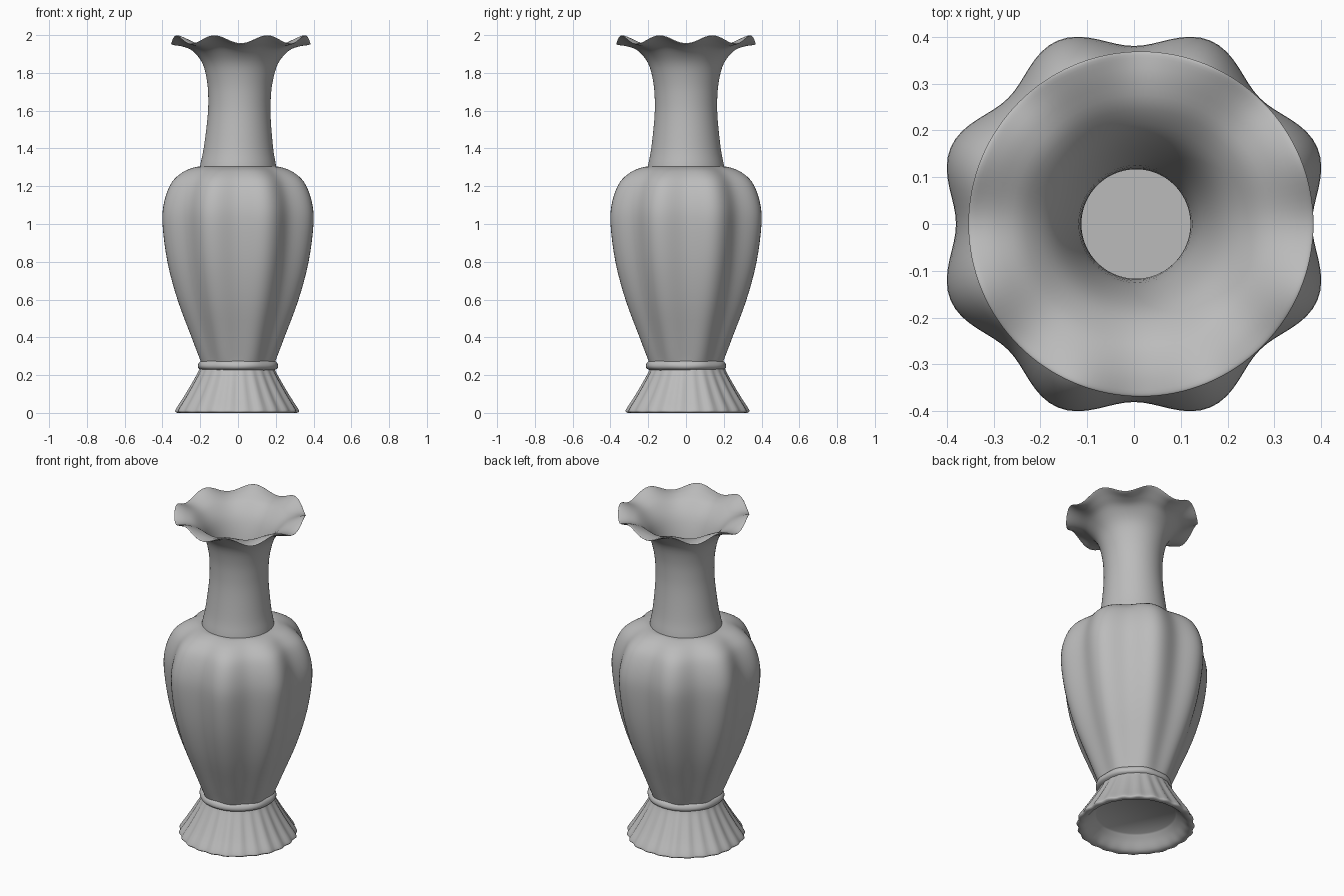
import bpy, bmesh
from math import sin, cos, pi
from mathutils import Vector

cube = bpy.data.objects.get("Cube")
if cube:
    bpy.data.objects.remove(cube)

SEGMENTS = 128
LOBES = 8

grey = bpy.data.materials.new("grey_ceramic")
grey.use_nodes = True
grey.diffuse_color = (0.5, 0.5, 0.5, 1)
grey.node_tree.nodes["Principled BSDF"].inputs["Base Color"].default_value = grey.diffuse_color


def smooth_profile(points, steps):
    """Catmull-Rom curve through (radius, height, ripple) points."""
    p = [Vector(q) for q in points]
    p = [2 * p[0] - p[1]] + p + [2 * p[-1] - p[-2]]
    out = []
    for a, b, c, d in zip(p, p[1:], p[2:], p[3:]):
        for i in range(steps):
            t = i / steps
            out.append(0.5 * (2 * b + (c - a) * t + (2 * a - 5 * b + 4 * c - d) * t**2
                              + (3 * b - a - 3 * c + d) * t**3))
    return out + [p[-2]]


def loft(name, points, place, steps=4, cap_end=False):
    """Sweep a profile around z; place(angle, r, z, ripple) gives each vertex."""
    bm = bmesh.new()
    rings = []
    for r, z, k in smooth_profile(points, steps):
        rings.append([bm.verts.new(place(2 * pi * i / SEGMENTS, r, z, k))
                      for i in range(SEGMENTS)])
    for low, high in zip(rings, rings[1:]):
        for i in range(SEGMENTS):
            j = (i + 1) % SEGMENTS
            bm.faces.new((low[i], low[j], high[j], high[i]))
    if cap_end:
        bm.faces.new(rings[-1])
    bmesh.ops.recalc_face_normals(bm, faces=bm.faces)
    mesh = bpy.data.meshes.new(name)
    bm.to_mesh(mesh)
    bm.free()
    mesh.materials.append(grey)
    obj = bpy.data.objects.new(name, mesh)
    bpy.context.collection.objects.link(obj)
    bpy.ops.object.select_all(action="DESELECT")
    obj.select_set(True)
    bpy.context.view_layer.objects.active = obj
    bpy.ops.object.shade_smooth_by_angle(angle=pi / 4)
    return obj


def lobed(a, r, z, k):
    r -= k * cos(LOBES * a)
    return r * cos(a), r * sin(a), z


def fluted(a, r, z, k):
    r -= k * (cos(3 * LOBES * a) + 0.5 * cos(LOBES * a))
    return r * cos(a) - 0.005, r * sin(a) + 0.008, z


def ruffled(a, r, z, k):
    # The neck leans slightly and its lip waves up and down
    lean = max(0, z - 1.3) * 0.022
    return r * cos(a) + lean, r * sin(a), z - k * cos(LOBES * a)


# Flared hollow foot with a recessed underside
loft("foot", [(0.195, 0.25, 0), (0.205, 0.22, 0.002), (0.243, 0.15, 0.004),
              (0.285, 0.08, 0.005), (0.324, 0.02, 0.005), (0.326, 0.005, 0.004),
              (0.31, 0, 0.003), (0.285, 0.01, 0.001), (0.25, 0.05, 0),
              (0.22, 0.08, 0)], fluted, cap_end=True)

# Rounded collar between foot and body
loft("collar", [(0.19, 0.225, 0), (0.209, 0.235, 0.001), (0.215, 0.25, 0.002),
                (0.208, 0.268, 0.003), (0.19, 0.28, 0.003)], lobed)

# Lobed body
loft("body", [(0.195, 0.255, 0.003), (0.208, 0.29, 0.006), (0.25, 0.4, 0.009),
              (0.325, 0.6, 0.014), (0.377, 0.8, 0.019), (0.402, 1.0, 0.022),
              (0.393, 1.12, 0.021), (0.354, 1.22, 0.018), (0.295, 1.275, 0.013),
              (0.235, 1.3, 0.007), (0.195, 1.303, 0.003), (0.17, 1.295, 0)], lobed)

# Neck, ruffled lip and inner hollow in one wall
loft("neck_and_lip", [(0.205, 1.28, 0), (0.199, 1.32, 0), (0.184, 1.4, 0),
                      (0.168, 1.55, 0), (0.165, 1.65, 0), (0.173, 1.75, 0),
                      (0.2, 1.85, 0), (0.255, 1.92, 0.003), (0.31, 1.95, 0.01),
                      (0.355, 1.967, 0.02), (0.369, 1.975, 0.022),
                      (0.355, 1.977, 0.02), (0.305, 1.965, 0.01),
                      (0.245, 1.935, 0.003), (0.185, 1.865, 0), (0.145, 1.75, 0),
                      (0.122, 1.6, 0), (0.122, 1.4, 0), (0.18, 1.2, 0),
                      (0.25, 0.9, 0), (0.2, 0.55, 0), (0.15, 0.35, 0)],
     ruffled, cap_end=True)
